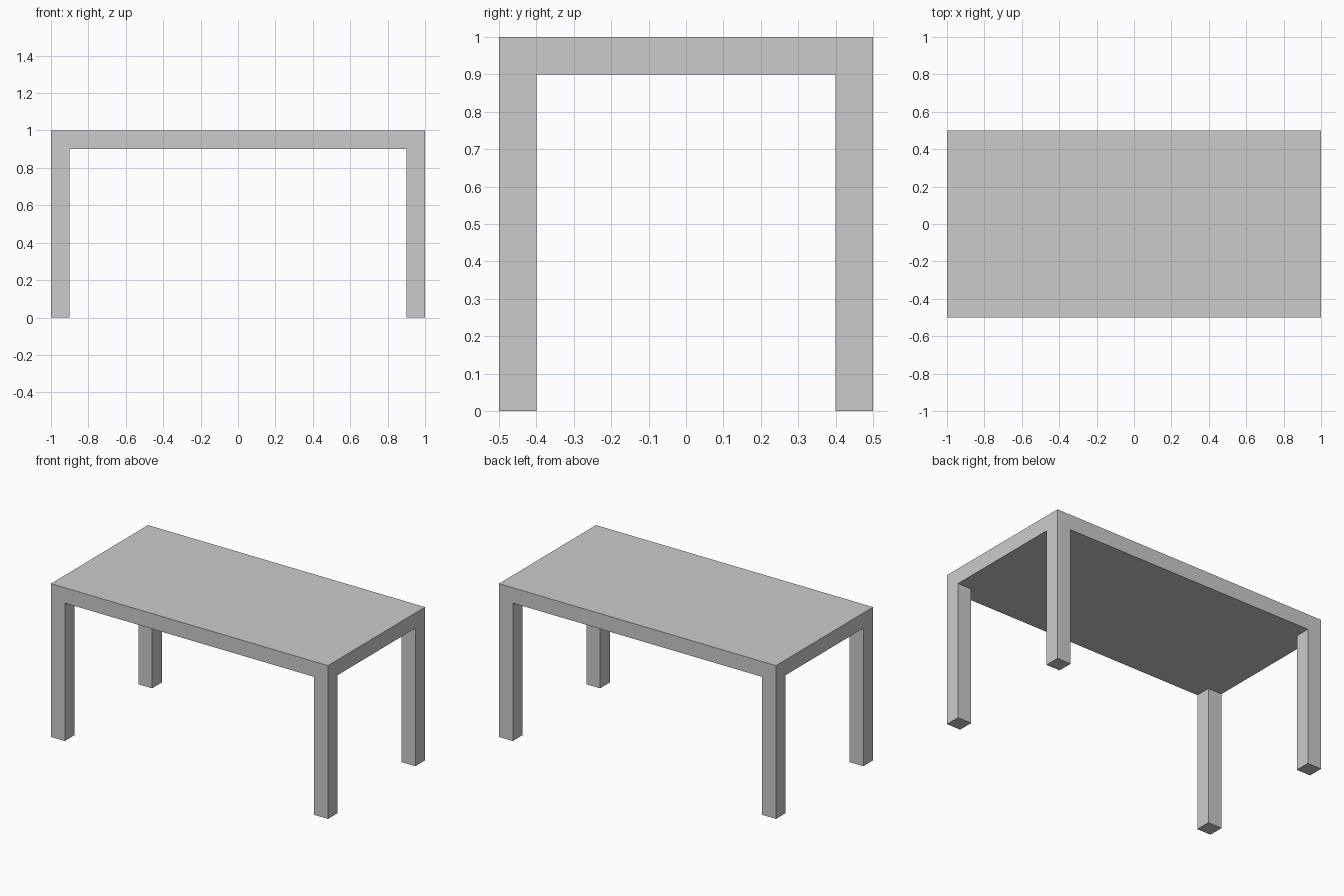
import bpy

cube = bpy.data.objects.get("Cube")
if cube:
    bpy.data.objects.remove(cube, do_unlink=True)

LENGTH, DEPTH, HEIGHT, THICK = 2.0, 1.0, 1.0, 0.1

# Single plain grey material
grey = bpy.data.materials.new("plain_grey")
grey.use_nodes = True
colour = (0.6, 0.6, 0.6, 1.0)
grey.diffuse_color = colour
grey.node_tree.nodes["Principled BSDF"].inputs["Base Color"].default_value = colour


def box(name, centre, size):
    bpy.ops.mesh.primitive_cube_add(size=1, location=centre)
    obj = bpy.context.object
    obj.name = name
    obj.scale = size
    bpy.ops.object.transform_apply(location=False, rotation=False, scale=True)
    obj.data.materials.append(grey)
    return obj


# Tabletop slab
box("tabletop", (0, 0, HEIGHT - THICK / 2), (LENGTH, DEPTH, THICK))

# Four square legs, flush with the corners of the slab
leg_height = HEIGHT - THICK
for side, sx in (("left", 1), ("right", -1)):
    for end, sy in (("front", -1), ("back", 1)):
        box(f"{end}_{side}_leg",
            (sx * (LENGTH - THICK) / 2, sy * (DEPTH - THICK) / 2, leg_height / 2),
            (THICK, THICK, leg_height))
